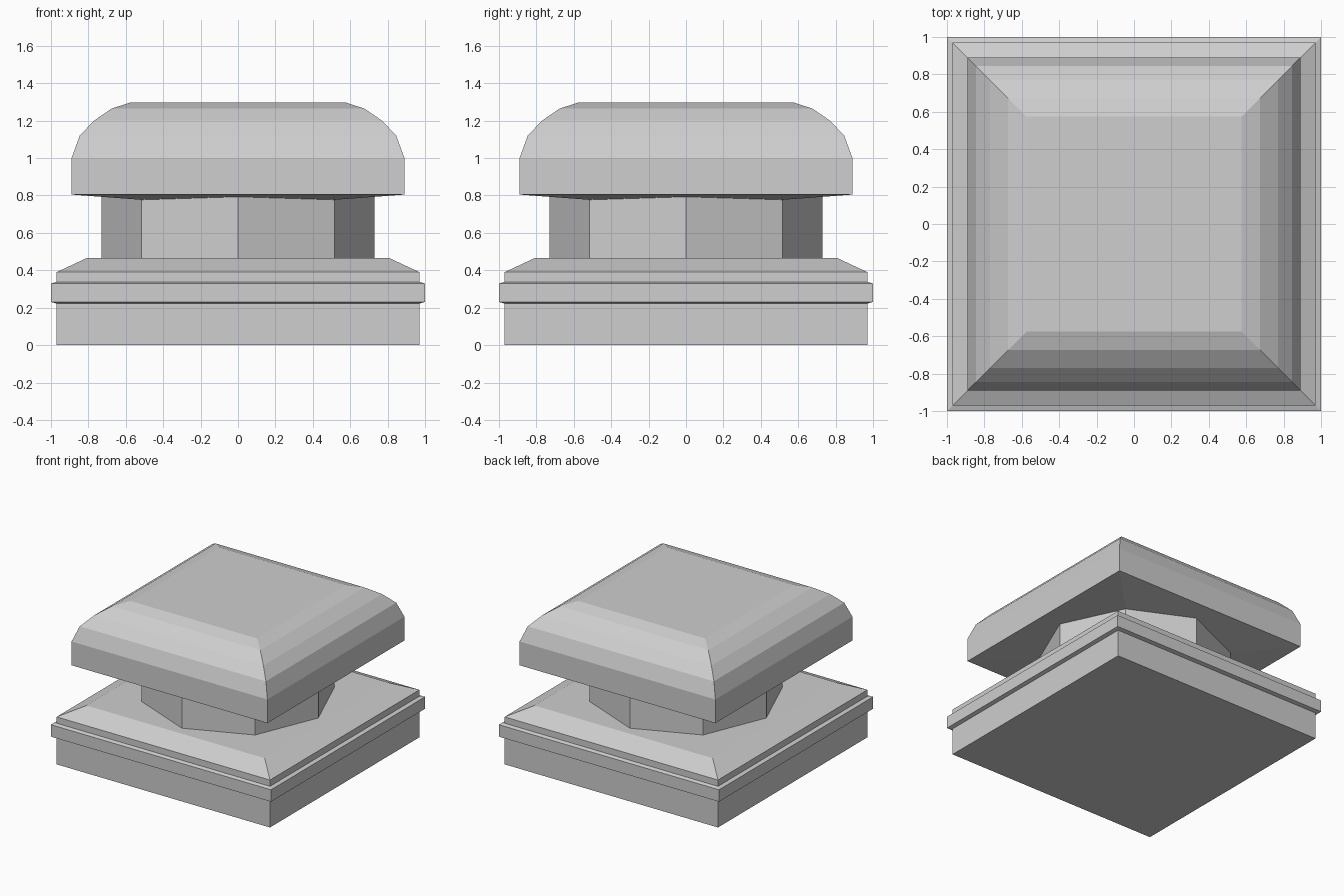
import bpy
import math

if "Cube" in bpy.data.objects:
    bpy.data.objects.remove(bpy.data.objects["Cube"], do_unlink=True)

stone = bpy.data.materials.new("pale grey stone")
stone.use_nodes = True
GREY = (0.62, 0.62, 0.62, 1)
stone.diffuse_color = GREY
stone.node_tree.nodes["Principled BSDF"].inputs["Base Color"].default_value = GREY


def loft(name, profile, sides, turn):
    """Stack regular rings given as (corner radius, height) and cap both ends."""
    verts, faces = [], []
    for radius, z in profile:
        for i in range(sides):
            a = turn + math.tau * i / sides
            verts.append((radius * math.cos(a), radius * math.sin(a), z))
    for r in range(len(profile) - 1):
        for i in range(sides):
            j = (i + 1) % sides
            low, high = r * sides, (r + 1) * sides
            faces.append((low + i, low + j, high + j, high + i))
    faces.append(tuple(reversed(range(sides))))
    faces.append(tuple(range(len(verts) - sides, len(verts))))
    mesh = bpy.data.meshes.new(name)
    mesh.from_pydata(verts, [], faces)
    mesh.materials.append(stone)
    obj = bpy.data.objects.new(name, mesh)
    bpy.context.collection.objects.link(obj)
    return obj


def square_loft(name, profile):
    """Square version, with the profile given as (half width, height)."""
    return loft(name, [(h * math.sqrt(2), z) for h, z in profile], 4, math.pi / 4)


# Plinth with a raised band and a sloping shoulder
square_loft("base", [
    (0.97, 0), (0.97, 0.222), (1.0, 0.231), (1.0, 0.329),
    (0.97, 0.338), (0.97, 0.39), (0.81, 0.465)])

# Eight-sided neck with corners on the axes
loft("neck", [(0.73, 0.45), (0.73, 0.82)], 8, 0)

# Domed cap with a shallow sloping underside
square_loft("cap", [
    (0.4, 0.768), (0.89, 0.805), (0.89, 1.0), (0.846, 1.12),
    (0.77, 1.2), (0.675, 1.265), (0.575, 1.297)])
